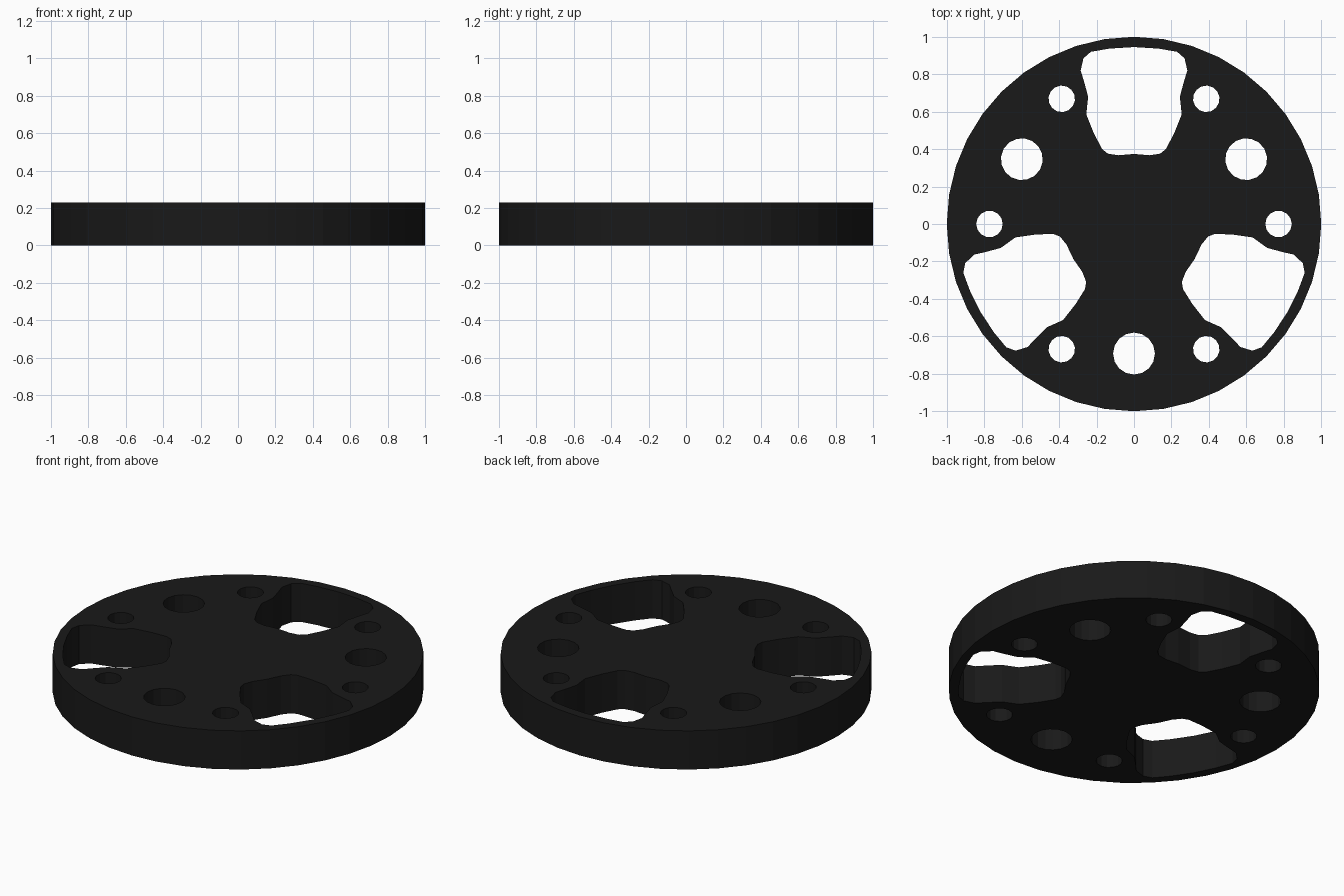
import bpy, bmesh
from math import sin, cos, pi, radians

if "Cube" in bpy.data.objects:
    bpy.data.objects.remove(bpy.data.objects["Cube"])

HEIGHT = 0.23


def circle(cx, cy, r, n):
    return [(cx + r * cos(2 * pi * i / n), cy + r * sin(2 * pi * i / n)) for i in range(n)]


def rotate(points, angle):
    c, s = cos(angle), sin(angle)
    return [(x * c - y * s, x * s + y * c) for x, y in points]


# Right half of the large pocket outline, mirrored to the left
half = [(0.13, 0.937), (0.23, 0.92), (0.27, 0.885), (0.285, 0.82), (0.268, 0.765),
        (0.245, 0.68), (0.255, 0.585), (0.215, 0.485), (0.17, 0.40), (0.14, 0.376), (0.085, 0.367)]
pocket = [(0, 0.945)] + half + [(0, 0.374)] + [(-x, y) for x, y in reversed(half)]

# Rim, three pockets, three big holes, six small holes
outlines = [circle(0, 0, 1, 40)]
for i in range(3):
    turn = radians(120 * i)
    outlines.append(rotate(pocket, turn))
    outlines.append(rotate(circle(0, -0.692, 0.112, 16), turn))
for i in range(6):
    outlines.append(rotate(circle(0.772, 0, 0.071, 14), radians(60 * i)))

# Filled profile extruded into a plate
curve = bpy.data.curves.new("plate_profile", 'CURVE')
curve.dimensions = '2D'
curve.fill_mode = 'BOTH'
curve.extrude = HEIGHT / 2
for points in outlines:
    spline = curve.splines.new('POLY')
    spline.points.add(len(points) - 1)
    for p, (x, y) in zip(spline.points, points):
        p.co = (x, y, 0, 1)
    spline.use_cyclic_u = True
plate = bpy.data.objects.new("perforated_disc", curve)
plate.location.z = HEIGHT / 2
bpy.context.collection.objects.link(plate)
bpy.context.view_layer.objects.active = plate
plate.select_set(True)
bpy.ops.object.convert(target='MESH')
plate = bpy.context.object

# Weld caps to walls, flat faces
bm = bmesh.new()
bm.from_mesh(plate.data)
bmesh.ops.remove_doubles(bm, verts=bm.verts, dist=0.0001)
bmesh.ops.recalc_face_normals(bm, faces=bm.faces)
for f in bm.faces:
    f.smooth = False
bm.to_mesh(plate.data)
bm.free()

black = bpy.data.materials.new("matte_black")
black.diffuse_color = (0.01, 0.01, 0.01, 1)
black.use_nodes = True
black.node_tree.nodes["Principled BSDF"].inputs["Base Color"].default_value = black.diffuse_color
plate.data.materials.clear()
plate.data.materials.append(black)
